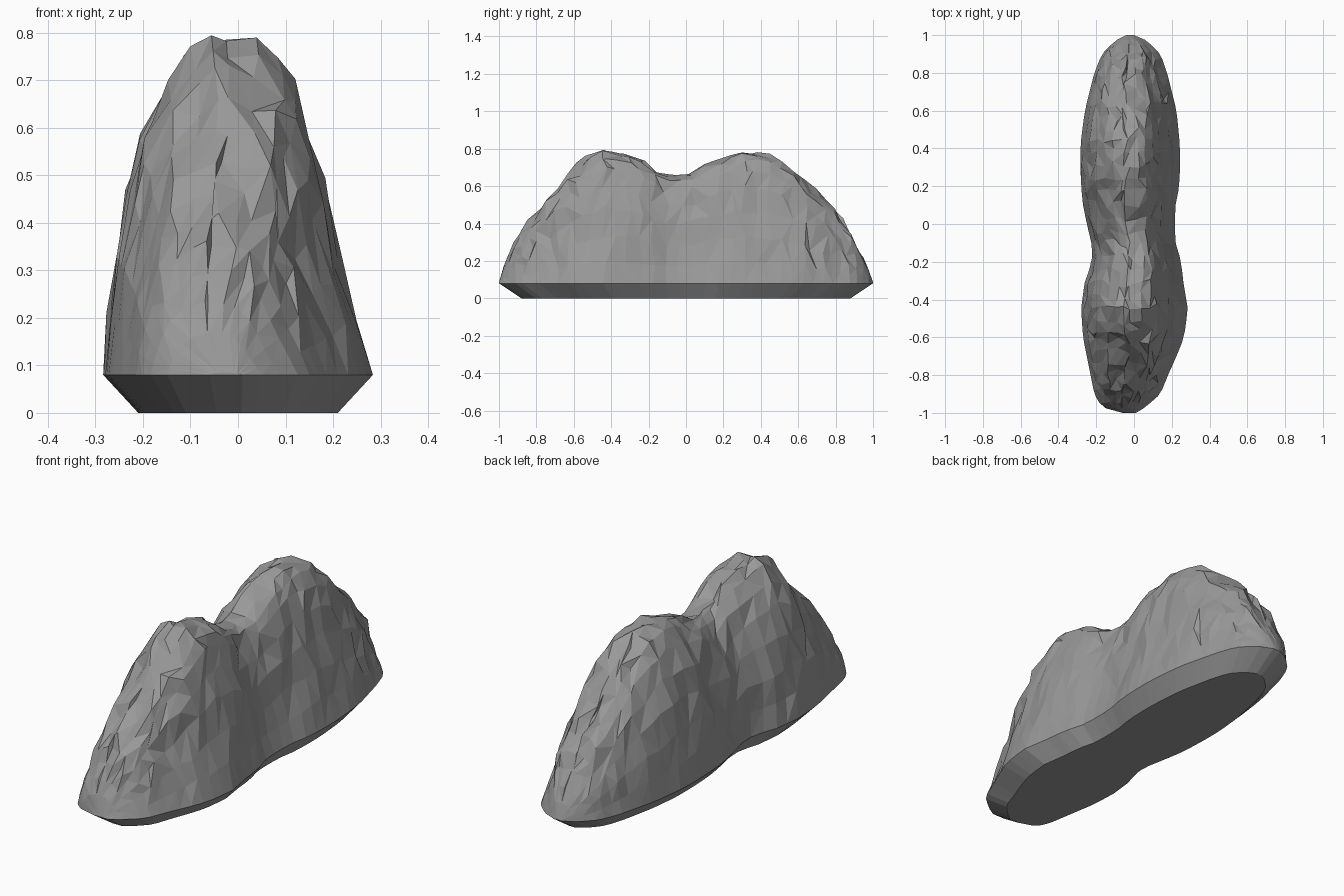
import bpy
import bmesh
import random
from mathutils import Vector, noise

random.seed(4)
RIM = 0.08          # height of the widest outline
COUNT = 38          # cross-sections along the length

# Each station: y, ridge height, left-hand edge x, right-hand edge x
STATIONS = [
    (-1, .085, -.06, .01), (-.97, .19, -.17, .06), (-.9, .32, -.21, .14),
    (-.8, .46, -.23, .18), (-.7, .58, -.25, .225), (-.6, .69, -.27, .265),
    (-.45, .795, -.28, .285), (-.3, .775, -.26, .26), (-.2, .71, -.22, .25),
    (-.1, .65, -.225, .22), (0, .65, -.25, .215), (.1, .715, -.27, .22),
    (.2, .76, -.28, .24), (.35, .785, -.285, .245), (.45, .765, -.28, .24),
    (.6, .67, -.26, .225), (.8, .47, -.21, .175), (.9, .32, -.17, .14),
    (.97, .17, -.1, .07), (1, .085, -.04, 0),
]
# Half cross-section: share of the width, share of the height
LEFT = [(1, 0), (.95, .17), (.89, .36), (.79, .56), (.67, .73), (.51, .87), (.33, .95), (.15, .99)]
RIGHT = [(.15, .985), (.32, .94), (.44, .86), (.54, .73), (.65, .56), (.77, .36), (.89, .17), (1, 0)]


def station(y):
    """Blend the two stations on either side of y."""
    for a, b in zip(STATIONS, STATIONS[1:]):
        if y <= b[0]:
            t = (y - a[0]) / (b[0] - a[0])
            return [p + (q - p) * t for p, q in zip(a, b)]
    return list(STATIONS[-1])


def ring_points(y):
    """Cross-section from one rim over the ridge to the other rim."""
    _, height, low, high = station(y)
    ridge = (low + high) / 2 - 0.02 * min(1, (high - low) * 3)
    profile = [(low, w, h) for w, h in LEFT] + [(ridge, 0, 1)] + [(high, w, h) for w, h in RIGHT]
    mid = (low + high) / 2
    points = []
    for edge, w, h in profile:
        x = ridge if w == 0 else mid + (edge - mid) * w
        points.append(Vector((x, y, RIM + (height - RIM) * h)))
    return points


def roughen(p):
    """Chip a surface point sideways and along the rock."""
    n = noise.noise_vector(Vector((p.x * 9, p.y * 6, p.z * 4)))
    fade = min(1, (1 - abs(p.y)) * 6) * min(1, (p.z - RIM) * 6)
    jitter = Vector((random.uniform(-.008, .008), random.uniform(-.022, .022), random.uniform(-.016, .012)))
    return p + (jitter + Vector((n.x * .018, n.y * .02, n.z * .012))) * fade


bm = bmesh.new()

# Twin-humped upper body, with closer sections towards both tips
rings = []
for i in range(COUNT):
    s = 2 * i / (COUNT - 1) - 1
    y = s * (1.3 - 0.3 * s * s)
    rings.append([bm.verts.new(roughen(p)) for p in ring_points(y)])
for a, b in zip(rings, rings[1:]):
    for j in range(len(a) - 1):
        quad = (a[j], b[j], b[j + 1], a[j + 1])
        if random.random() < 0.5:
            quad = quad[1:] + quad[:1]
        bm.faces.new((quad[0], quad[1], quad[2]))
        bm.faces.new((quad[0], quad[2], quad[3]))
for tip in (rings[0], rings[-1]):
    bm.faces.new(tip)

# Undercut foot and flat underside
outline = [r[0] for r in rings] + [r[-1] for r in reversed(rings)]
foot = [bm.verts.new((v.co.x * .74, v.co.y * .88, 0)) for v in outline]
for k in range(len(outline)):
    m = (k + 1) % len(outline)
    bm.faces.new((outline[k], outline[m], foot[m], foot[k]))
bm.faces.new(foot)
bmesh.ops.recalc_face_normals(bm, faces=bm.faces)

mesh = bpy.data.meshes.new("rock")
bm.to_mesh(mesh)
bm.free()

# Plain stone colour
stone = bpy.data.materials.new("stone_grey")
stone.use_nodes = True
colour = (0.32, 0.32, 0.32, 1)
stone.diffuse_color = colour
stone.node_tree.nodes["Principled BSDF"].inputs["Base Color"].default_value = colour
mesh.materials.append(stone)

cube = bpy.data.objects.get("Cube")
if cube:
    bpy.data.objects.remove(cube)
rock = bpy.data.objects.new("rock", mesh)
bpy.context.collection.objects.link(rock)
